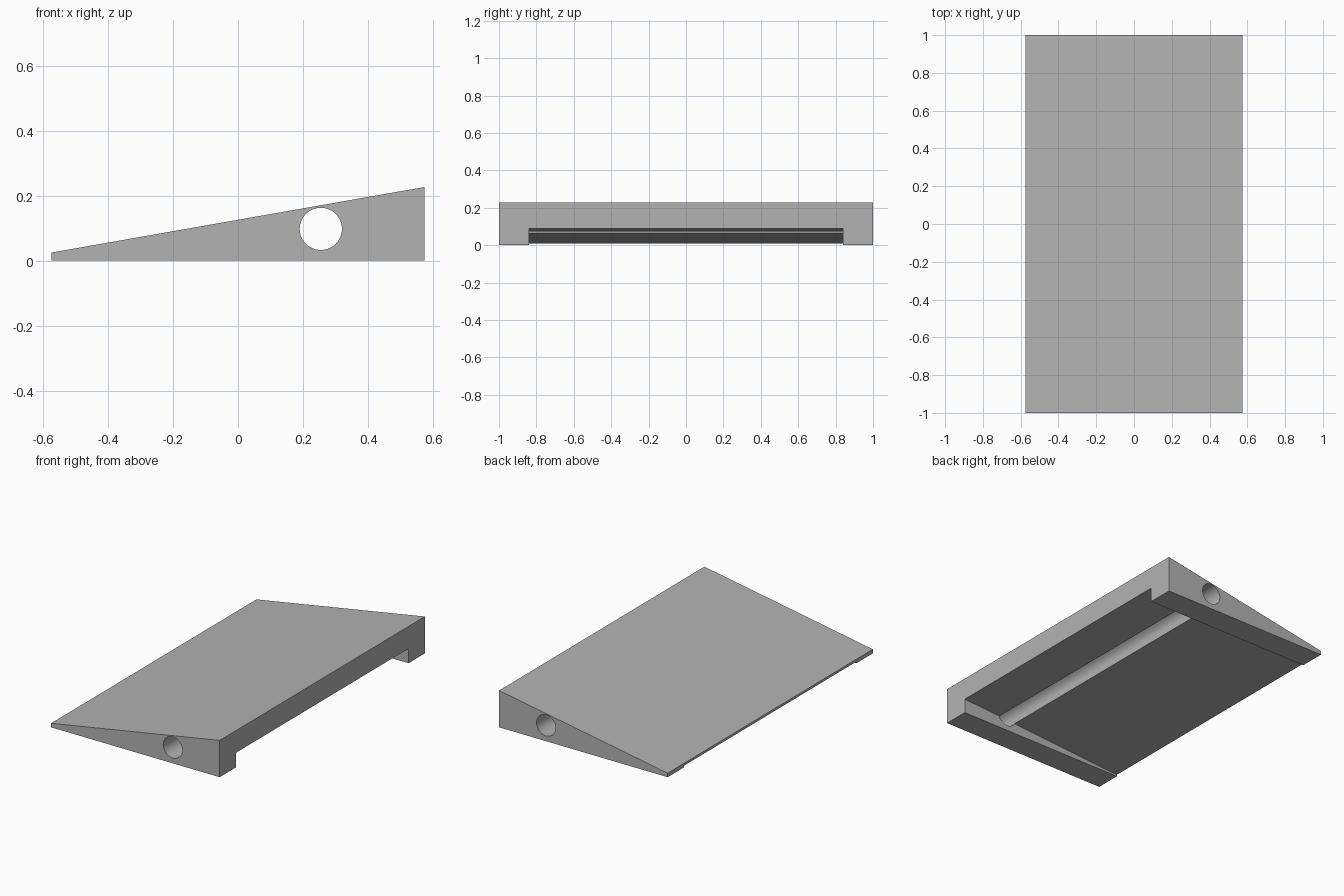
import bpy
import bmesh
import math

cube = bpy.data.objects.get("Cube")
if cube:
    bpy.data.objects.remove(cube, do_unlink=True)

HALF_X, HALF_Y = 0.575, 1.0

grey = bpy.data.materials.new("plain grey")
grey.use_nodes = True
GREY = (0.45, 0.45, 0.45, 1)
grey.diffuse_color = GREY
grey.node_tree.nodes["Principled BSDF"].inputs["Base Color"].default_value = GREY


def prism(name, profile, half_y):
    """Extrude an (x, z) profile along y, centred on y = 0."""
    bm = bmesh.new()
    face = bm.faces.new([bm.verts.new((x, -half_y, z)) for x, z in profile])
    new = bmesh.ops.extrude_face_region(bm, geom=[face])["geom"]
    moved = [v for v in new if isinstance(v, bmesh.types.BMVert)]
    bmesh.ops.translate(bm, verts=moved, vec=(0, 2 * half_y, 0))
    bmesh.ops.recalc_face_normals(bm, faces=bm.faces)
    mesh = bpy.data.meshes.new(name)
    bm.to_mesh(mesh)
    bm.free()
    mesh.materials.append(grey)
    obj = bpy.data.objects.new(name, mesh)
    bpy.context.collection.objects.link(obj)
    return obj


def cut(target, cutter):
    """Subtract the cutter from the target, then discard the cutter."""
    cutter.hide_render = True
    mod = target.modifiers.new(cutter.name, "BOOLEAN")
    mod.operation = "DIFFERENCE"
    mod.solver = "EXACT"
    mod.object = cutter
    bpy.context.view_layer.objects.active = target
    bpy.ops.object.modifier_apply(modifier=mod.name)
    bpy.data.objects.remove(cutter, do_unlink=True)


# Wedge body
wedge = prism("wedge_ramp", [(-HALF_X, 0), (HALF_X, 0),
                             (HALF_X, 0.227), (-HALF_X, 0.025)], HALF_Y)

# Sloping recess under the ramp, open at both ends, leaving two side rails
slope = (0.09 - 0.01) / (2 * HALF_X)
over = HALF_X + 0.1
low, high = 0.01 - slope * 0.1, 0.09 + slope * 0.1
cut(wedge, prism("recess_cutter", [(-over, -0.1), (over, -0.1),
                                   (over, high), (-over, low)], 0.84))

# Round bore through both rails, which also grooves the underside
SIDES = 64
angles = [2 * math.pi * i / SIDES for i in range(SIDES)]
bore = [(0.255 + 0.065 * math.cos(a), 0.098 + 0.065 * math.sin(a)) for a in angles]
cut(wedge, prism("bore_cutter", bore, HALF_Y + 0.1))

# Smooth bore, crisp edges
bpy.ops.object.select_all(action="DESELECT")
wedge.select_set(True)
bpy.context.view_layer.objects.active = wedge
bpy.ops.object.shade_smooth_by_angle(angle=math.radians(25))
